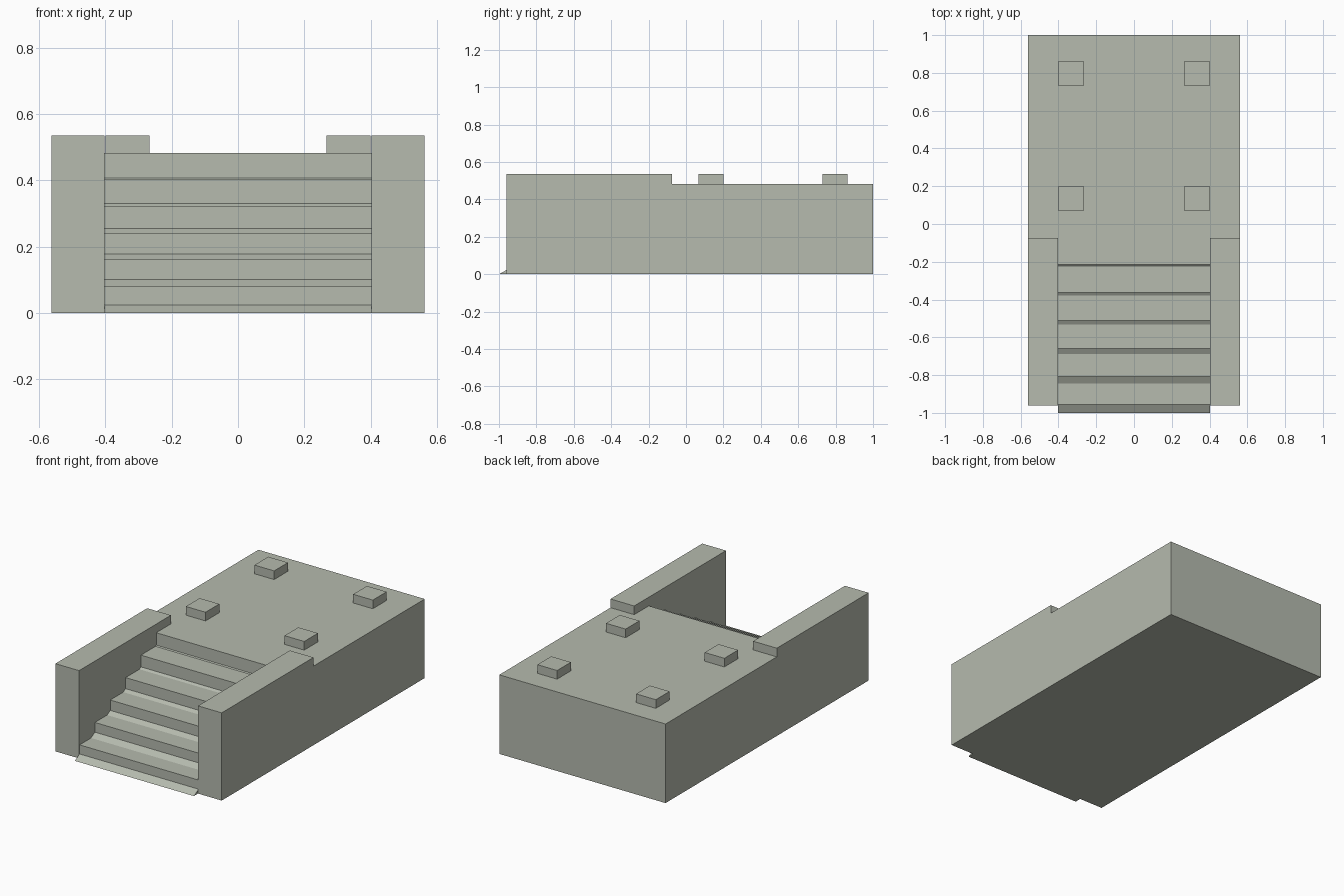
import bpy
import bmesh

cube = bpy.data.objects.get("Cube")
if cube:
    bpy.data.objects.remove(cube, do_unlink=True)

stone = bpy.data.materials.new("grey_green_stone")
stone.use_nodes = True
color = (0.465, 0.495, 0.425, 1)
stone.diffuse_color = color
stone.node_tree.nodes["Principled BSDF"].inputs["Base Color"].default_value = color


def extrude_profile(name, profile, x0, x1):
    """Extrude a closed (y, z) profile along x."""
    bm = bmesh.new()
    face = bm.faces.new([bm.verts.new((x0, y, z)) for y, z in profile])
    moved = bmesh.ops.extrude_face_region(bm, geom=[face])["geom"]
    verts = [v for v in moved if isinstance(v, bmesh.types.BMVert)]
    bmesh.ops.translate(bm, verts=verts, vec=(x1 - x0, 0, 0))
    bmesh.ops.recalc_face_normals(bm, faces=bm.faces)
    mesh = bpy.data.meshes.new(name)
    bm.to_mesh(mesh)
    bm.free()
    mesh.materials.append(stone)
    obj = bpy.data.objects.new(name, mesh)
    bpy.context.collection.objects.link(obj)
    return obj


def box(name, x0, x1, y0, y1, z0, z1):
    return extrude_profile(name, [(y0, z0), (y1, z0), (y1, z1), (y0, z1)], x0, x1)


HALF, INNER = 0.562, 0.402
DECK, TOP, JOIN = 0.483, 0.536, -0.074

# Raised platform
box("platform", -HALF, HALF, JOIN, 1.0, 0, DECK)

# Staircase: sloped fillet at the foot of every riser
STEPS = 6
steps = []
for i in range(STEPS):
    y = -0.955 + 0.148 * i
    low = 0.0805 * i
    steps += [(y - 0.045 + 0.0076 * i, low),
              (y, low + 0.025 - 0.004 * i),
              (y, 0.0805 * (i + 1))]
steps += [(JOIN, DECK), (JOIN, 0)]
extrude_profile("staircase", steps, -INNER, INNER)

# Side walls and platform posts, mirrored left and right
for side, sign in (("left", 1), ("right", -1)):
    box(f"{side}_stair_wall", sign * INNER, sign * HALF, -0.96, JOIN, 0, TOP)
    for place, y in (("front", 0.068), ("back", 0.73)):
        box(f"{place}_{side}_post", sign * 0.267, sign * 0.4, y, y + 0.133, DECK, TOP)
